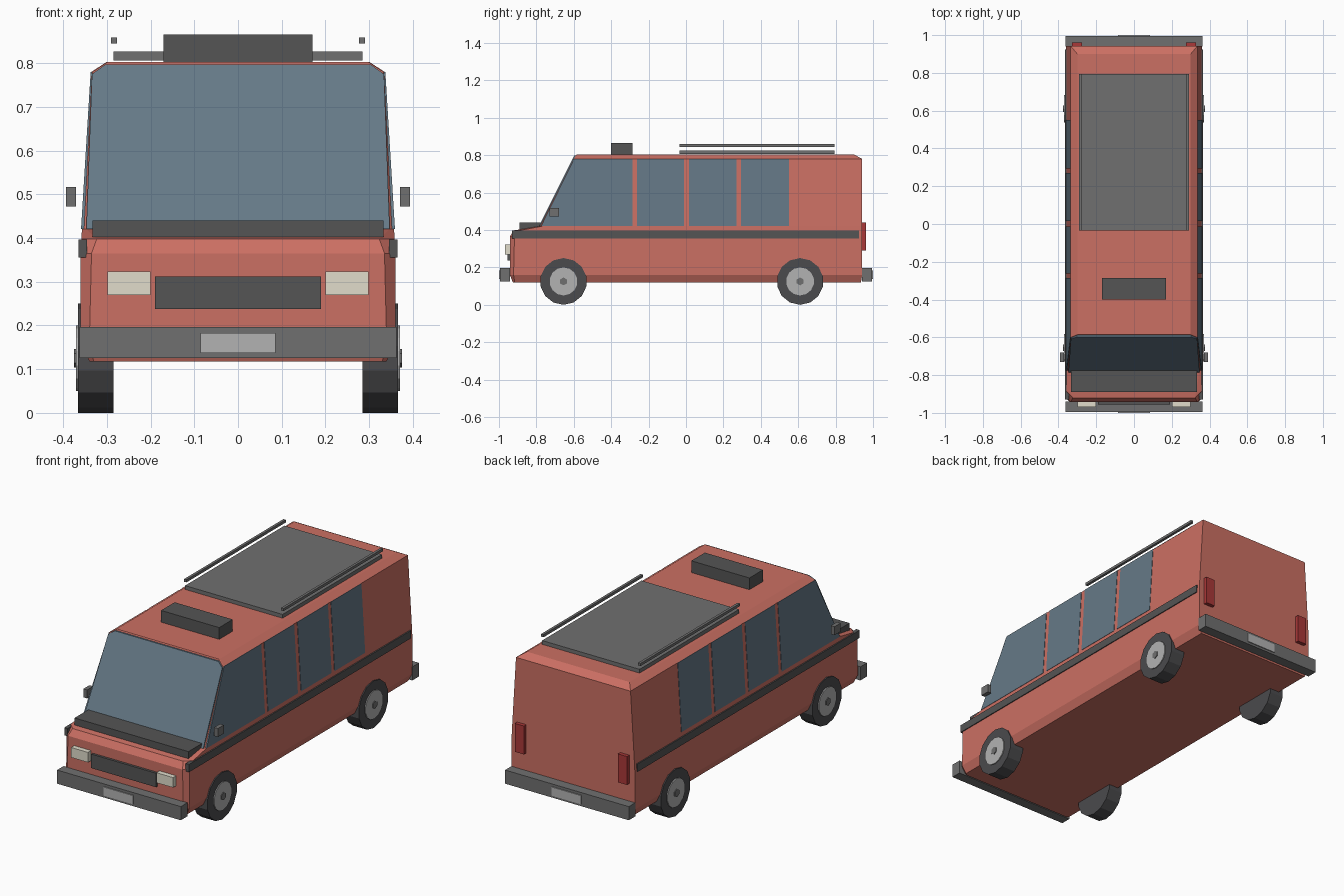
import bpy, bmesh, math
from mathutils import Vector

if "Cube" in bpy.data.objects:
    bpy.data.objects.remove(bpy.data.objects["Cube"])


def material(name, rgb):
    m = bpy.data.materials.new(name)
    m.diffuse_color = (*rgb, 1)
    m.use_nodes = True
    m.node_tree.nodes["Principled BSDF"].inputs["Base Color"].default_value = m.diffuse_color
    return m


RED = material("red_paint", (0.60, 0.16, 0.125))
GLASS = material("glass", (0.13, 0.19, 0.24))
CREAM = material("lamp_cream", (0.75, 0.72, 0.60))
TAIL = material("tail_red", (0.40, 0.04, 0.04))
DARK = material("dark_grey", (0.09, 0.09, 0.09))
MID = material("mid_grey", (0.16, 0.16, 0.16))
TYRE = material("tyre", (0.07, 0.07, 0.075))
LIGHT = material("light_grey", (0.45, 0.45, 0.45))


def finish(name, bm, mat):
    bmesh.ops.recalc_face_normals(bm, faces=bm.faces)
    me = bpy.data.meshes.new(name)
    bm.to_mesh(me)
    bm.free()
    me.materials.append(mat)
    ob = bpy.data.objects.new(name, me)
    bpy.context.collection.objects.link(ob)
    return ob


def box(name, x, y, z, mat):
    """Box from (min, max) ranges."""
    bm = bmesh.new()
    bmesh.ops.create_cube(bm, size=1)
    for v in bm.verts:
        v.co = [(r[0] + r[1]) / 2 + c * (r[1] - r[0]) for r, c in zip((x, y, z), v.co)]
    return finish(name, bm, mat)


def pair(name, x, y, z, mat):
    box(name + "_right", x, y, z, mat)
    box(name + "_left", (-x[1], -x[0]), y, z, mat)


def loft(name, rings, mat):
    """Closed solid through rings of equal point count."""
    bm = bmesh.new()
    rows = [[bm.verts.new(p) for p in ring] for ring in rings]
    n = len(rows[0])
    for a, b in zip(rows, rows[1:]):
        for i in range(n):
            j = (i + 1) % n
            bm.faces.new((a[i], a[j], b[j], b[i]))
    bm.faces.new(rows[0])
    bm.faces.new(rows[-1])
    return finish(name, bm, mat)


def prism(name, pts, offset, mat):
    return loft(name, [pts, [Vector(p) + Vector(offset) for p in pts]], mat)


def disc(name, r, x0, x1, y, z, sides, mat):
    """Cylinder lying along x."""
    def ring(x):
        return [(x, y + r * math.sin(2 * math.pi * i / sides),
                 z + r * math.cos(2 * math.pi * i / sides)) for i in range(sides)]
    return loft(name, [ring(x0), ring(x1)], mat)


# Body: stacked outlines (z, half width, front y, back y, front corner chamfer)
layers = [(0.118, 0.34, -0.925, 0.935, 0.01), (0.16, 0.36, -0.942, 0.942, 0.02),
          (0.365, 0.36, -0.942, 0.942, 0.025), (0.398, 0.358, -0.92, 0.942, 0.035),
          (0.42, 0.357, -0.78, 0.942, 0.01), (0.78, 0.335, -0.60, 0.942, 0.003),
          (0.803, 0.30, -0.585, 0.90, 0.003)]
loft("body", [[(-w + c, f, z), (w - c, f, z), (w, f + c, z), (w, b, z), (-w, b, z), (-w, f + c, z)]
              for z, w, f, b, c in layers], RED)

# Windscreen
outline = [(0.347, 0.42), (0.334, 0.775), (0.303, 0.797)]
outline += [(-x, z) for x, z in reversed(outline)]
prism("windscreen", [(x, -0.786 + 0.5 * (z - 0.42), z) for x, z in outline], (0, 0.012, 0), GLASS)

# Side windows: (bottom front, bottom rear, top front, top rear)
panes = [(-0.775, -0.287, -0.598, -0.287), (-0.262, -0.012, -0.262, -0.012),
         (0.015, 0.27, 0.015, 0.27), (0.295, 0.55, 0.295, 0.55)]
for s, side in ((1, "right"), (-1, "left")):
    for i, (a, b, c, d) in enumerate(panes):
        lo, hi = 0.359, 0.337
        prism(f"side_window_{side}_{i + 1}",
              [(s * lo, a, 0.42), (s * lo, b, 0.42), (s * hi, d, 0.78), (s * hi, c, 0.78)],
              (-s * 0.01, 0, 0), GLASS)

# Trim on sides and bonnet
pair("belt_strip", (0.345, 0.365), (-0.93, 0.925), (0.355, 0.396), DARK)
box("bonnet_cowl", (-0.333, 0.333), (-0.89, -0.775), (0.398, 0.44), DARK)
pair("door_mirror", (0.371, 0.393), (-0.73, -0.68), (0.472, 0.517), MID)

# Front and rear fittings
box("grille", (-0.19, 0.19), (-0.955, -0.93), (0.238, 0.312), DARK)
pair("headlight", (0.20, 0.298), (-0.968, -0.935), (0.27, 0.323), CREAM)
pair("tail_light", (0.275, 0.328), (0.935, 0.962), (0.29, 0.44), TAIL)
for end, s in (("front", -1), ("rear", 1)):
    box(end + "_bumper", (-0.362, 0.362), sorted((s * 0.94, s * 0.995)), (0.125, 0.197), MID)
    box(end + "_plate", (-0.086, 0.086), sorted((s * 0.98, s * 1.0)), (0.137, 0.183), LIGHT)

# Roof equipment
box("roof_unit", (-0.17, 0.17), (-0.40, -0.287), (0.795, 0.865), DARK)
box("roof_rack", (-0.285, 0.285), (-0.035, 0.795), (0.806, 0.826), MID)
pair("roof_rail", (0.277, 0.291), (-0.035, 0.795), (0.845, 0.859), MID)

# Wheels
for s, side in ((1, "right"), (-1, "left")):
    for end, y in (("front", -0.655), ("rear", 0.61)):
        disc(f"{end}_{side}_tyre", 0.125, s * 0.285, s * 0.366, y, 0.125, 14, TYRE)
        disc(f"{end}_{side}_hub", 0.075, s * 0.35, s * 0.371, y, 0.125, 14, LIGHT)
        disc(f"{end}_{side}_cap", 0.021, s * 0.36, s * 0.375, y, 0.125, 6, MID)
